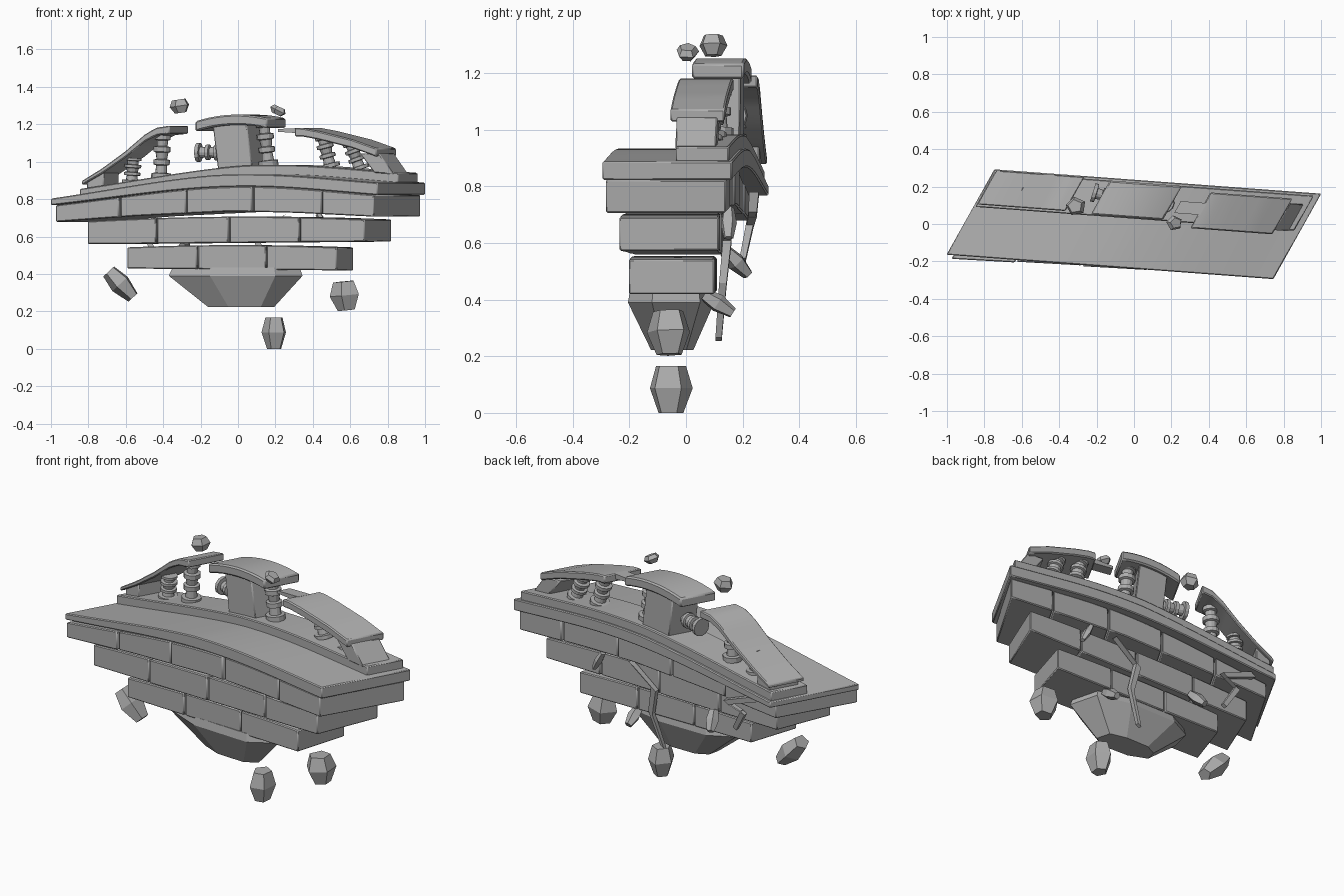
import bpy, bmesh, math
from mathutils import Vector, Matrix

old = bpy.data.objects.get("Cube")
if old:
    bpy.data.objects.remove(old)

stone = bpy.data.materials.new("grey stone")
stone.use_nodes = True
GREY = (0.42, 0.42, 0.42, 1)
stone.diffuse_color = GREY
stone.node_tree.nodes["Principled BSDF"].inputs["Base Color"].default_value = GREY


# Skewed plan: u runs along the bridge, v across it
def plan(u, v, z):
    return Vector((0.872 * u + 0.126 * v, -0.065 * u + 0.225 * v, z))


def quad_plan(front_left, front_right, back_left, back_right):
    """Plan that spreads u and v from -1 to 1 over four corners."""
    fl, fr, bl, br = (Vector(c) for c in (front_left, front_right, back_left, back_right))

    def place(u, v, z):
        s = (u + 1) / 2
        p = fl.lerp(fr, s).lerp(bl.lerp(br, s), (v + 1) / 2)
        return Vector((p.x, p.y, z))
    return place


def arch(u):
    t, drop = ((u - 0.2) / 1.2, 0.1) if u < 0.2 else ((u - 0.2) / 0.8, 0.045)
    return 0.867 - drop * (0.2 * (1 - math.cos(math.pi * t)) + 0.6 * t * t)


def deck(u):
    return arch(u) + 0.066 - 0.03 * max(0, -u)


def curb_top(u):
    return deck(u) + 0.05


def lerp_table(table):
    def f(u):
        for (a, za), (b, zb) in zip(table, table[1:]):
            if u <= b:
                break
        return za + (zb - za) * (u - a) / (b - a)
    return f


def loft(name, rings, bevel=0.0, smooth=True):
    """Skin a list of closed rings and cap both ends."""
    bm = bmesh.new()
    loops = [[bm.verts.new(p) for p in ring] for ring in rings]
    n = len(loops[0])
    for a, b in zip(loops, loops[1:]):
        for i in range(n):
            j = (i + 1) % n
            bm.faces.new((a[i], a[j], b[j], b[i]))
    bm.faces.new(loops[0][::-1])
    bm.faces.new(loops[-1])
    bmesh.ops.recalc_face_normals(bm, faces=bm.faces)
    mesh = bpy.data.meshes.new(name)
    bm.to_mesh(mesh)
    bm.free()
    mesh.materials.append(stone)
    obj = bpy.data.objects.new(name, mesh)
    bpy.context.collection.objects.link(obj)
    if bevel:
        mod = obj.modifiers.new("worn edges", "BEVEL")
        mod.width, mod.segments, mod.limit_method = bevel, 1, "ANGLE"
        mod.angle_limit = math.radians(40)
    if smooth:
        bpy.ops.object.select_all(action="DESELECT")
        obj.select_set(True)
        bpy.context.view_layer.objects.active = obj
        bpy.ops.object.shade_smooth_by_angle(angle=math.radians(25))
    return obj


def span(name, u0, u1, v0, v1, low, high, steps=8, bevel=0.005, lean=0.0, place=plan):
    """Bar along u whose underside and top follow height functions."""
    rings = []
    for i in range(steps + 1):
        u = u0 + (u1 - u0) * i / steps
        a, b = low(u), high(u)
        rings.append([place(u, v0, a), place(u, v1, a), place(u + lean, v1, b), place(u + lean, v0, b)])
    return loft(name, rings, bevel)


# Deck and raised curb
span("deck_slab", -1.002, 1.002, -1.02, 1.01, arch, deck, 28, 0.005)
span("curb", -0.99, 0.965, 0.12, 0.95, lambda u: deck(u) - 0.01, curb_top, 28, 0.005)

# Three stepped courses of brick: corners, joints, underside, top
courses = [
    (quad_plan((-0.98, -0.186), (0.73, -0.283), (-0.74, 0.225), (0.98, 0.14)), (-0.595, -0.18, 0.235, 0.667),
     lerp_table([(-1, 0.678), (-0.5, 0.71), (0.1, 0.735), (0.5, 0.727), (1, 0.706)]), arch),
    (quad_plan((-0.81, -0.185), (0.68, -0.236), (-0.68, 0.135), (0.825, 0.116)), (-0.5, 0.02, 0.527),
     lambda u: 0.566 + 0.007 * u, lambda u: 0.706 + 0.005 * u - 0.02 * u * u),
    (quad_plan((-0.595, -0.175), (0.53, -0.202), (-0.5, 0.11), (0.62, 0.1)), (-0.33, 0.325),
     lambda u: 0.424 - 0.005 * u, lambda u: 0.554 - 0.012 * u * u),
]
for row, (place, joints, low, high) in enumerate(courses):
    ends = (-1,) + joints + (1,)
    for k, (a, b) in enumerate(zip(ends, ends[1:])):
        d = 1 - 0.02 * ((k + row) % 2)
        span(f"brick_{row + 1}_{k + 1}", max(a + 0.005, -1), min(b - 0.005, 1), -d, d, low, high, 6, 0.005, place=place)

# Faceted keel under the bricks
outline = [(-0.37, -0.1), (-0.15, -0.19), (0.2, -0.205), (0.345, -0.12),
           (0.3, 0.05), (0.1, 0.1), (-0.2, 0.1), (-0.34, 0.03)]
hub = Vector((0.045, -0.045, 0))
loft("keel", [[hub + (Vector((x, y, 0)) - hub) * s + Vector((0, 0, z)) for x, y in outline]
              for s, z in ((0.95, 0.435), (1, 0.39), (0.49, 0.222))], smooth=False)

# Handrail pieces with their posts
left_rail = lerp_table([(-0.98, 0.90), (-0.86, 0.965), (-0.72, 1.055), (-0.6, 1.145), (-0.53, 1.182), (-0.45, 1.192)])
mid_rail = lambda u: 1.252 - 0.55 * (u + 0.03) ** 2
right_rail = lerp_table([(0.2, 1.175), (0.38, 1.182), (0.5, 1.162), (0.7, 1.118), (0.86, 1.068)])
span("left_rail", -0.985, -0.447, 0.18, 0.99, lambda u: left_rail(u) - 0.022 - 0.04 * (u + 0.98), left_rail, 14)
span("middle_rail", -0.285, 0.157, 0.14, 0.95, lambda u: mid_rail(u) - 0.055, mid_rail, 10, 0.008)
span("right_rail", 0.345, 0.848, 0.0, 0.85, lambda u: right_rail(u) - 0.045, right_rail, 10, 0.006)
span("rail_splinter", 0.2, 0.36, 0.32, 0.6, lambda u: right_rail(u) - 0.015 - 0.1 * (u - 0.2), right_rail, 2, 0)
span("left_post", -0.965, -0.86, 0.25, 0.9, lambda u: curb_top(u) - 0.01, lambda u: left_rail(u) - 0.015, 2)
span("middle_post", -0.16, 0.05, 0.25, 0.86, lambda u: curb_top(u) - 0.01, lambda u: 1.21, 2, lean=-0.035)
span("right_post", 0.82, 0.94, 0.1, 0.74, lambda u: curb_top(u) - 0.01, lambda u: 1.045, 2, lean=-0.09)

# Turned balusters: (height fraction, radius)
turning = [(0, 0.056), (0.12, 0.056), (0.13, 0.034), (0.3, 0.03), (0.32, 0.046), (0.43, 0.046), (0.45, 0.03),
           (0.6, 0.036), (0.62, 0.048), (0.73, 0.048), (0.75, 0.03), (0.88, 0.032), (0.9, 0.046), (1, 0.046)]


def baluster(name, base, top, scale=1.0):
    axis = top - base
    turn = axis.to_track_quat("Z", "Y")
    loft(name, [[base + axis * h + turn @ Vector((r * scale * math.cos(k * math.tau / 12),
                                                  r * scale * math.sin(k * math.tau / 12), 0))
                 for k in range(12)] for h, r in turning])


for i, (u, lean, rail) in enumerate([(-0.73, 0.01, left_rail), (-0.55, 0.01, left_rail), (0.11, -0.03, mid_rail),
                                     (0.49, -0.05, right_rail), (0.67, -0.06, right_rail)]):
    baluster(f"baluster_{i + 1}", plan(u, 0.54, curb_top(u) - 0.005),
             plan(u + lean, 0.54, rail(u + lean) - 0.035), 0.95)
baluster("broken_baluster", Vector((-0.22, 0.17, 1.05)), Vector((-0.06, 0.12, 1.05)), 0.9)


# Floating rocks and loose shards
def rock(name, place, size, tilt=(0, 0, 0), sides=5):
    spin = Matrix.Rotation(tilt[2], 3, "Z") @ Matrix.Rotation(tilt[1], 3, "Y") @ Matrix.Rotation(tilt[0], 3, "X")
    rings = []
    for h, r in ((-1, 0.58), (0.05, 1), (1, 0.7)):
        rings.append([Vector(place) + spin @ Vector((size[0] * r * math.cos(k * math.tau / sides + 0.5),
                                                     size[1] * r * math.sin(k * math.tau / sides + 0.5),
                                                     size[2] * h)) for k in range(sides)])
    loft(name, rings, smooth=False)


rock("rock_low", (0.195, -0.055, 0.083), (0.07, 0.08, 0.083))
rock("rock_right", (0.575, -0.06, 0.283), (0.085, 0.08, 0.077), (0, -0.1, 0.2))
rock("rock_left", (-0.625, -0.08, 0.345), (0.06, 0.075, 0.095), (0, -0.75, 0))
rock("rock_top_left", (-0.31, 0.095, 1.297), (0.056, 0.052, 0.036), (0, -0.15, 0))
rock("rock_top_right", (0.215, 0.005, 1.272), (0.048, 0.042, 0.022), (0, 0.45, 0))
rock("shard_middle", (0.256, 0.115, 0.385), (0.036, 0.034, 0.06), (1.0, 0, 0))
rock("shard_left", (-0.295, 0.18, 0.53), (0.036, 0.034, 0.06), (0.8, 0, 0.4))
rock("shard_right", (0.457, 0.15, 0.67), (0.022, 0.03, 0.06), (0, -0.5, 0))


# Jagged roots hanging on the back
def root(name, path, r=0.017):
    rings = []
    for i, p in enumerate(path):
        w = r * (1 - 0.35 * i / (len(path) - 1))
        rings.append([Vector(p) + Vector((a * w, b * w, c * w * 0.6))
                      for a, b, c in ((-1, -1, -1), (1, -1, 1), (1, 1, 1), (-1, 1, -1))])
    loft(name, rings, smooth=False)


root("long_root", [(0.24, 0.145, 0.71), (0.1, 0.145, 0.6), (0.13, 0.13, 0.45), (0.065, 0.115, 0.26)])
root("short_root", [(-0.62, 0.24, 0.77), (-0.43, 0.235, 0.70), (-0.53, 0.225, 0.66), (-0.46, 0.2, 0.54)])
